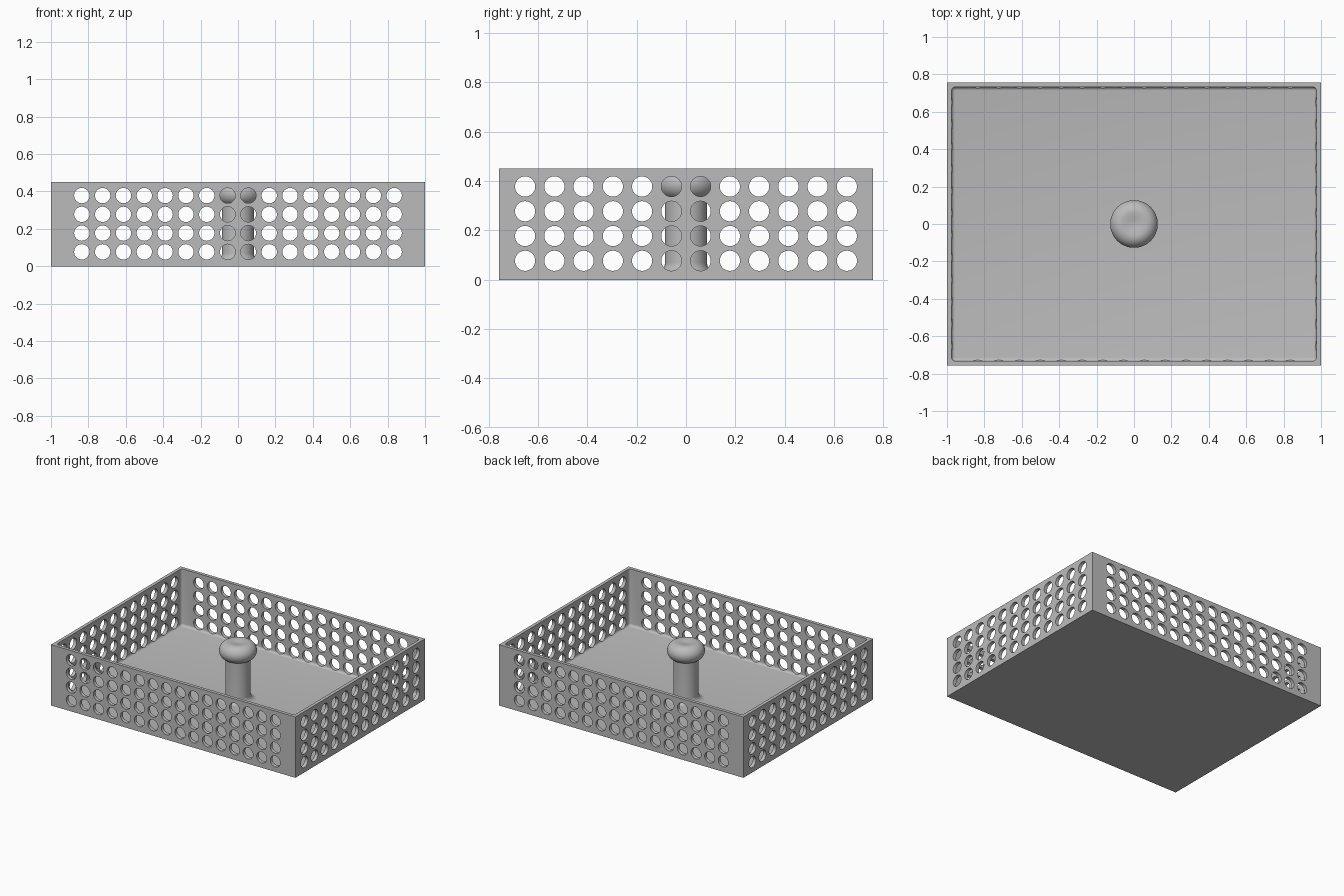
import bpy, bmesh, math
from mathutils import Matrix, Vector

if "Cube" in bpy.data.objects:
    bpy.data.objects.remove(bpy.data.objects["Cube"], do_unlink=True)

HX, HY, H = 1.0, 0.757, 0.45      # half width, half depth, height
WALL, FLOOR = 0.025, 0.03
HOLE_R = 0.041
ROWS = [0.077 + 0.1003 * i for i in range(4)]

grey = bpy.data.materials.new("plain grey")
grey.use_nodes = True
grey.diffuse_color = (0.5, 0.5, 0.5, 1)
grey.node_tree.nodes["Principled BSDF"].inputs["Base Color"].default_value = (0.5, 0.5, 0.5, 1)


def to_object(bm, name):
    bmesh.ops.recalc_face_normals(bm, faces=bm.faces)
    mesh = bpy.data.meshes.new(name)
    bm.to_mesh(mesh)
    bm.free()
    mesh.materials.append(grey)
    obj = bpy.data.objects.new(name, mesh)
    bpy.context.collection.objects.link(obj)
    return obj


def block(bm, hx, hy, z0, z1):
    m = Matrix.Translation((0, 0, (z0 + z1) / 2)) @ Matrix.Diagonal((2 * hx, 2 * hy, z1 - z0, 1))
    bmesh.ops.create_cube(bm, size=1, matrix=m)


def smooth(obj, angle):
    bpy.ops.object.select_all(action="DESELECT")
    obj.select_set(True)
    bpy.context.view_layer.objects.active = obj
    bpy.ops.object.shade_smooth_by_angle(angle=math.radians(angle))


def arc(cx, cz, r, start, end, steps):
    angles = [math.radians(start + (end - start) * i / steps) for i in range(steps + 1)]
    return [(cx + r * math.cos(a), cz + r * math.sin(a)) for a in angles]


# Outer block of the tray
bm = bmesh.new()
block(bm, HX, HY, 0, H)
tray = to_object(bm, "perforated_tray")

# Hollow interior with rounded lower edges
bm = bmesh.new()
block(bm, HX - WALL, HY - WALL, FLOOR, H + 0.1)
edges = [e for e in bm.edges if min(v.co.z for v in e.verts) < FLOOR + 0.01]
bmesh.ops.bevel(bm, geom=edges, offset=0.018, segments=5, profile=0.5, affect="EDGES")
cavity = to_object(bm, "cavity_cutter")

# Rows of round holes in all four walls
bm = bmesh.new()
for axis, half, count, reach in (("Y", HX, 12, 0.652), ("X", HY, 16, 0.835)):
    turn = Matrix.Rotation(math.pi / 2, 4, axis)
    for side in (-1, 1):
        for i in range(count):
            along = -reach + 2 * reach * i / (count - 1)
            for z in ROWS:
                spot = (side * half, along, z) if axis == "Y" else (along, side * half, z)
                bmesh.ops.create_cone(bm, cap_ends=True, segments=32, radius1=HOLE_R,
                                      radius2=HOLE_R, depth=0.12,
                                      matrix=Matrix.Translation(spot) @ turn)
holes = to_object(bm, "hole_cutter")

for cutter in (cavity, holes):
    mod = tray.modifiers.new("cut", "BOOLEAN")
    mod.operation, mod.solver, mod.object = "DIFFERENCE", "EXACT", cutter
bpy.context.view_layer.update()
cut = bpy.data.meshes.new_from_object(tray.evaluated_get(bpy.context.evaluated_depsgraph_get()))
tray.modifiers.clear()
tray.data = cut
for cutter in (cavity, holes):
    bpy.data.objects.remove(cutter, do_unlink=True)
smooth(tray, 30)

# Centre post flaring at its foot, with a round flattened knob
STEM, FLARE, KNOB_R, EDGE = 0.085, 0.04, 0.127, 0.062
profile = [(0, FLOOR - 0.01), (STEM + FLARE, FLOOR - 0.01)]
profile += arc(STEM + FLARE, FLOOR + FLARE, FLARE, 270, 180, 8)
start = math.degrees(math.acos((STEM - KNOB_R + EDGE) / EDGE))
profile += arc(KNOB_R - EDGE, H - EDGE, EDGE, -start, 90, 20)
profile += [(0.04, H - 0.003), (0.02, H - 0.007), (0, H - 0.009)]
bm = bmesh.new()
verts = [bm.verts.new((r, 0, z)) for r, z in profile]
chain = [bm.edges.new(pair) for pair in zip(verts, verts[1:])]
bmesh.ops.spin(bm, geom=verts + chain, cent=Vector(), axis=(0, 0, 1),
               angle=2 * math.pi, steps=64)
bmesh.ops.remove_doubles(bm, verts=bm.verts, dist=0.0001)
post = to_object(bm, "centre_post")
smooth(post, 40)
